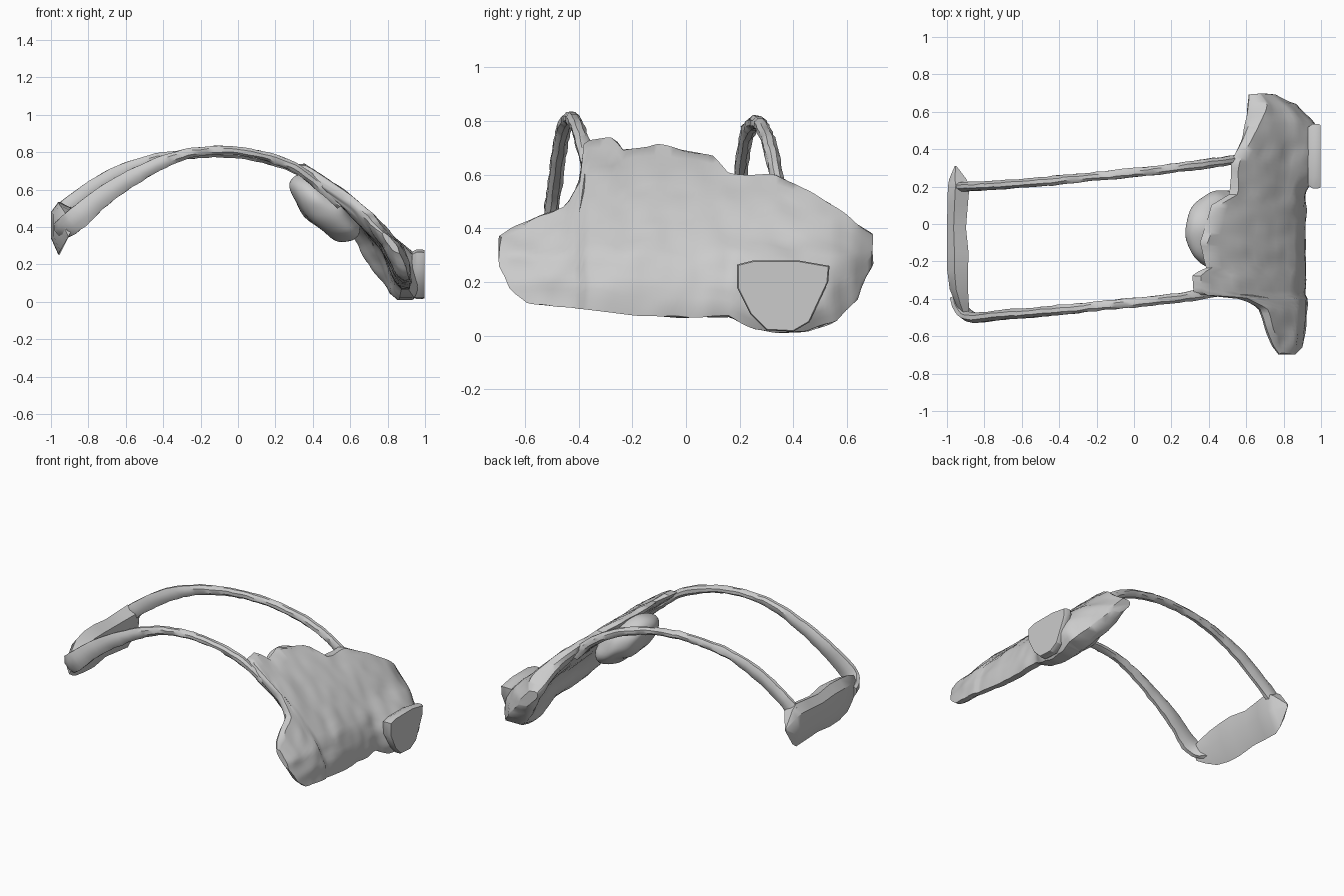
import bpy, bmesh, math
from mathutils import Vector, Matrix, noise

if "Cube" in bpy.data.objects:
    bpy.data.objects.remove(bpy.data.objects["Cube"])


def finish(name, bm, angle=40):
    bmesh.ops.recalc_face_normals(bm, faces=bm.faces)
    me = bpy.data.meshes.new(name)
    bm.to_mesh(me)
    bm.free()
    ob = bpy.data.objects.new(name, me)
    bpy.context.collection.objects.link(ob)
    bpy.ops.object.select_all(action='DESELECT')
    ob.select_set(True)
    bpy.context.view_layer.objects.active = ob
    bpy.ops.object.shade_smooth_by_angle(angle=math.radians(angle))
    return ob


def loft(name, rings, angle=40):
    bm = bmesh.new()
    rows = [[bm.verts.new(p) for p in r] for r in rings]
    n = len(rows[0])
    for a, b in zip(rows, rows[1:]):
        for i in range(n):
            j = (i + 1) % n
            bm.faces.new((a[i], a[j], b[j], b[i]))
    bm.faces.new(rows[0])
    bm.faces.new(rows[-1])
    return finish(name, bm, angle)


def lerp_table(table, t):
    if t <= table[0][0]:
        return table[0][1:]
    for a, b in zip(table, table[1:]):
        if t <= b[0]:
            k = (t - a[0]) / (b[0] - a[0])
            return [p + (q - p) * k for p, q in zip(a[1:], b[1:])]
    return table[-1][1:]


def wobble(p, size, scale=14):
    p = Vector(p)
    return p + noise.noise_vector(p * scale) * size


# Side shell: outer curve (z, x), and y stations (y, bottom, top, inward shift, thickness)
OUTER = [(0.0, .90), (.1, .92), (.2, .91), (.3, .87), (.4, .78),
         (.5, .68), (.6, .56), (.7, .41), (.76, .31)]
STATIONS = [(-.695, .26, .37, .02, .04), (-.65, .17, .40, .01, .08), (-.59, .12, .425, 0, .10),
            (-.45, .11, .48, -.01, .11), (-.395, .10, .58, -.01, .12), (-.375, .10, .73, 0, .12),
            (-.27, .09, .735, 0, .12), (-.24, .085, .69, 0, .12), (-.1, .07, .71, 0, .12),
            (.0, .07, .69, 0, .12), (.1, .07, .67, 0, .12), (.16, .07, .605, 0, .12),
            (.25, .025, .60, 0, .12), (.33, .01, .60, 0, .13), (.45, .015, .54, 0, .15),
            (.55, .05, .485, .01, .18), (.63, .13, .42, .05, .18), (.695, .26, .38, .13, .09)]
rings = []
COLS, N = 70, 18


def outer_x(y, z):
    # curve plus the mound that carries the pad
    return lerp_table(OUTER, z)[0] + .07 * math.exp(-((y - .40) / .19) ** 4 - ((z - .15) / .15) ** 4)


for c in range(COLS + 1):
    y = -.695 + 1.39 * c / COLS
    zb, zt, shift, th = lerp_table(STATIONS, y)
    ring = []
    for i in range(N + 1):
        z = zb + (zt - zb) * i / N
        ring.append(wobble((outer_x(y, z) - shift, y, z), .010, 11))
    for i in range(N, -1, -1):
        z = zb + (zt - zb) * i / N
        t = th * (.35 + .65 * math.sin(math.pi * i / N) ** .5)
        ring.append(wobble((lerp_table(OUTER, z)[0] - shift - t, y, z), .008, 9))
    rings.append(ring)
loft("side_shell", rings)

# Inner cushion under the top of the shell
bm = bmesh.new()
bmesh.ops.create_icosphere(bm, subdivisions=4, radius=1)
m = Matrix.Translation((.46, -.03, .505)) @ Matrix.Rotation(math.radians(43), 4, 'Y') \
    @ Matrix.Diagonal((.23, .21, .11, 1))
for v in bm.verts:
    v.co = wobble(m @ v.co, .02, 7)
finish("inner_cushion", bm)

# Flat outer pad on the shell
PAD = [(.19, .265), (.25, .28), (.42, .28), (.535, .26), (.53, .20), (.46, .05),
       (.40, .015), (.30, .02), (.24, .08), (.19, .18)]
rings = []
for x, s in ((.93, .9), (.955, 1), (.985, 1), (.997, .97)):
    rings.append([(x, .36 + (y - .36) * s, .15 + (z - .15) * s) for y, z in PAD])
loft("outer_pad", rings, 30)

# Left end plate: diamond-like section swept along y (y, scale, x shift)
SECTION = [(-1, .34), (-1, .48), (-.96, .535), (-.885, .50), (-.895, .38), (-.96, .25)]
rings = []
for y, s, dx in ((-.49, .35, .05), (-.43, .6, .03), (-.35, .85, .008), (-.25, .97, 0), (-.15, 1, 0),
                 (-.02, .88, -.005), (.1, .95, 0), (.2, 1, .005), (.24, .8, .003), (.31, .08, .0)):
    rings.append([(-.955 + (x + .955) * s + dx, y, .40 + (z - .40) * s) for x, z in SECTION])
loft("end_plate", rings, 35)


# Arched straps: points are (x, y, z, half height)
def strap(name, pts, half_width):
    path, n = [], len(pts)
    for i in range(n - 1):
        p = [Vector(pts[min(max(i + k, 0), n - 1)]) for k in (-1, 0, 1, 2)]
        for s in range(6):
            t = s / 6
            path.append(.5 * (2 * p[1] + (p[2] - p[0]) * t
                              + (2 * p[0] - 5 * p[1] + 4 * p[2] - p[3]) * t * t
                              + (3 * p[1] - p[0] - 3 * p[2] + p[3]) * t ** 3))
    path.append(Vector(pts[-1]))
    rings = []
    for i, q in enumerate(path):
        tan = (path[min(i + 1, len(path) - 1)] - path[max(i - 1, 0)]).to_3d().normalized()
        side = Vector((0, 1, 0))
        side = (side - tan * side.dot(tan)).normalized()
        up = tan.cross(side)
        ring = []
        for k in range(8):
            a = math.tau * (k + .5) / 8
            ring.append(wobble(q.to_3d() + side * math.cos(a) * half_width
                               + up * math.sin(a) * q.w, .006, 20))
        rings.append(ring)
    loft(name, rings)


strap("front_strap", [(-.95, -.39, .38, .055), (-.92, -.46, .40, .06), (-.85, -.50, .455, .065),
                      (-.7, -.485, .58, .055), (-.5, -.47, .70, .042), (-.3, -.45, .785, .03),
                      (-.1, -.43, .81, .025), (.1, -.41, .79, .025), (.3, -.385, .72, .027),
                      (.45, -.36, .61, .03), (.55, -.34, .52, .03)], .028)
strap("back_strap", [(-.95, .20, .46, .05), (-.88, .20, .53, .05), (-.7, .21, .655, .045),
                     (-.5, .225, .745, .035), (-.3, .245, .785, .028), (-.1, .265, .795, .025),
                     (.1, .285, .775, .025), (.3, .31, .715, .027), (.45, .33, .63, .03),
                     (.58, .35, .51, .035)], .026)
